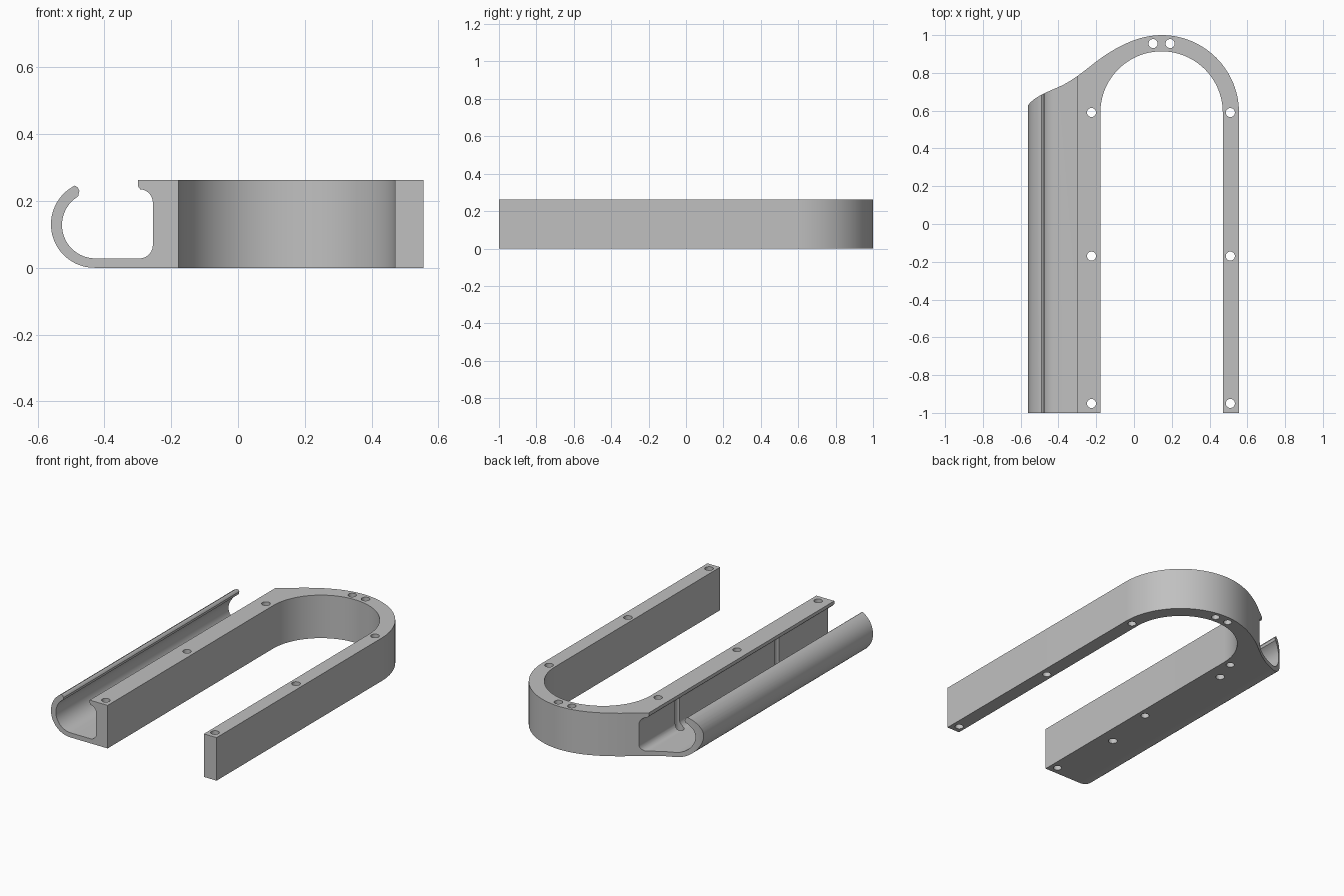
import bpy, bmesh
from math import sin, cos, radians
from mathutils import Vector
from mathutils.geometry import interpolate_bezier

if "Cube" in bpy.data.objects:
    bpy.data.objects.remove(bpy.data.objects["Cube"], do_unlink=True)

grey = bpy.data.materials.new("plain grey")
grey.use_nodes = True
colour = (0.53, 0.53, 0.53, 1)
grey.diffuse_color = colour
grey.node_tree.nodes["Principled BSDF"].inputs["Base Color"].default_value = colour


def arc(cx, cy, r, start, end, steps):
    angles = [radians(start + (end - start) * i / steps) for i in range(steps + 1)]
    return [(cx + r * cos(a), cy + r * sin(a)) for a in angles]


def bezier(a, ha, hb, b, steps=14):
    pts = interpolate_bezier(*[Vector((*p, 0)) for p in (a, ha, hb, b)], steps)
    return [(p.x, p.y) for p in pts][1:]


def prism(name, outline, place, depth):
    """Extrude a flat outline; place maps each 2D point into space."""
    bm = bmesh.new()
    face = bm.faces.new([bm.verts.new(place(*p)) for p in outline])
    out = bmesh.ops.extrude_face_region(bm, geom=[face])
    moved = [v for v in out["geom"] if isinstance(v, bmesh.types.BMVert)]
    bmesh.ops.translate(bm, verts=moved, vec=depth)
    bmesh.ops.recalc_face_normals(bm, faces=bm.faces)
    mesh = bpy.data.meshes.new(name)
    bm.to_mesh(mesh)
    bm.free()
    mesh.materials.append(grey)
    ob = bpy.data.objects.new(name, mesh)
    bpy.context.collection.objects.link(ob)
    return ob


def combine(target, other, operation):
    other.hide_render = True
    mod = target.modifiers.new(operation, "BOOLEAN")
    mod.operation, mod.object, mod.solver = operation, other, "EXACT"
    bpy.context.view_layer.objects.active = target
    bpy.ops.object.modifier_apply(modifier=mod.name)
    bpy.data.objects.remove(other, do_unlink=True)


# Plan: two legs joined by a round bend, with a shoulder sweeping to the channel
mid_x, bend_y = 0.146, 0.59
plan = [(-0.56, -1), (-0.178, -1)]
plan += arc(mid_x, bend_y, 0.324, 180, 0, 48)
plan += [(0.47, -1), (0.556, -1)]
plan += arc(mid_x, bend_y, 0.41, 0, 90, 28)
plan += bezier((mid_x, 1), (0.02, 1), (-0.1, 0.935), (-0.2, 0.86))
plan += bezier((-0.2, 0.86), (-0.27, 0.805), (-0.33, 0.755), (-0.4, 0.725))
plan += bezier((-0.4, 0.725), (-0.47, 0.695), (-0.53, 0.67), (-0.56, 0.63))
body = prism("clip_frame", plan, lambda x, y: (x, y, 0), (0, 0, 0.262))

# Front section: hooked channel with a small lip, beside a full-height block
section = [(0.7, -0.1), (0.7, 0.4), (-0.299, 0.4)]
section += arc(-0.289, 0.246, 0.01, 180, 260, 5)
section += arc(-0.295, 0.195, 0.04, 88, 0, 10)
section += arc(-0.295, 0.068, 0.04, 0, -90, 10)
section += arc(-0.427, 0.128, 0.1, -90, -239, 32)
section += [(-0.475, 0.23), (-0.48, 0.24), (-0.486, 0.245)]
section += arc(-0.43, 0.13, 0.13, 117, 270, 36)
section += [(-0.3, 0), (-0.3, -0.1)]
channel = prism("channel_section", section, lambda x, z: (x, -1.1, z), (0, 2.2, 0))
combine(body, channel, "INTERSECT")

# Through holes in the legs and bend
holes = [(x, y) for x in (-0.225, 0.51) for y in (-0.95, -0.17, 0.59)]
holes += [(mid_x - 0.045, 0.955), (mid_x + 0.045, 0.955)]
for x, y in holes:
    drill = prism("drill", arc(x, y, 0.024, 0, 345, 23),
                  lambda u, v: (u, v, -0.1), (0, 0, 0.5))
    combine(body, drill, "DIFFERENCE")

# Blind holes from below that groove the channel wall
for y in (-0.51, 0.447):
    drill = prism("drill", arc(-0.27, y, 0.026, 0, 345, 23),
                  lambda u, v: (u, v, -0.1), (0, 0, 0.336))
    combine(body, drill, "DIFFERENCE")

bpy.ops.object.select_all(action="DESELECT")
body.select_set(True)
bpy.context.view_layer.objects.active = body
bpy.ops.object.shade_smooth_by_angle(angle=radians(30))
